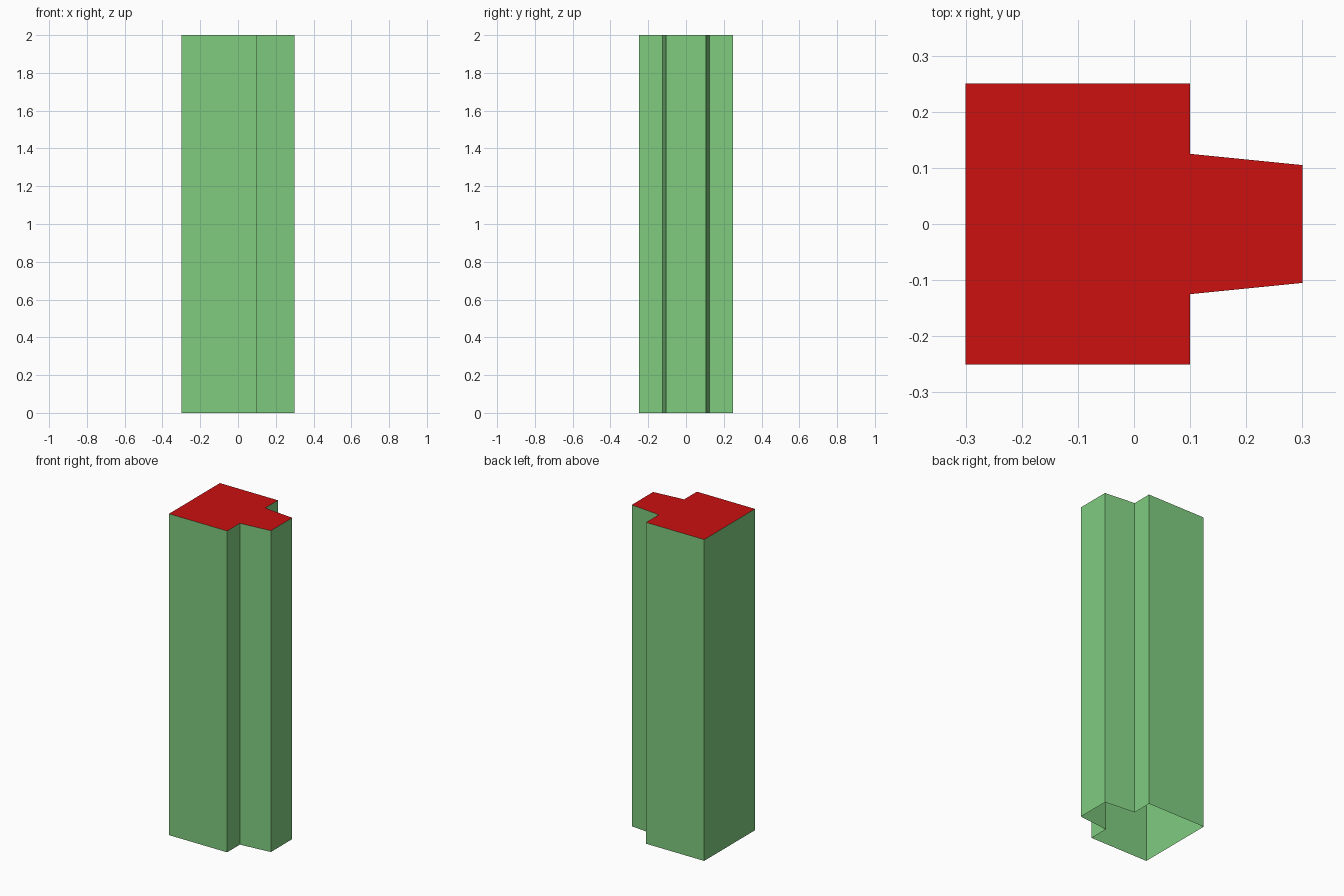
import bpy
import bmesh

cube = bpy.data.objects.get("Cube")
if cube:
    bpy.data.objects.remove(cube, do_unlink=True)


def flat_material(name, rgb):
    mat = bpy.data.materials.new(name)
    mat.use_nodes = True
    color = (*rgb, 1.0)
    mat.diffuse_color = color
    mat.node_tree.nodes["Principled BSDF"].inputs["Base Color"].default_value = color
    return mat


HEIGHT = 2.0

# Half of the plan outline, mirrored across y to complete the column and its tapered tongue
half = [(-0.3, -0.25), (0.1, -0.25), (0.1, -0.125), (0.3, -0.105)]
outline = half + [(x, -y) for x, y in reversed(half)]

bm = bmesh.new()
lower = [bm.verts.new((x, y, 0)) for x, y in outline]
upper = [bm.verts.new((x, y, HEIGHT)) for x, y in outline]

# Side walls, open at the bottom
count = len(outline)
for i in range(count):
    j = (i + 1) % count
    bm.faces.new((lower[i], lower[j], upper[j], upper[i]))

# Top cap
cap = bm.faces.new(upper)
cap.material_index = 1

mesh = bpy.data.meshes.new("column_shell")
bm.to_mesh(mesh)
bm.free()
mesh.materials.append(flat_material("wall_green", (0.216, 0.604, 0.216)))
mesh.materials.append(flat_material("cap_red", (0.604, 0.005, 0.005)))

column = bpy.data.objects.new("column_shell", mesh)
bpy.context.collection.objects.link(column)
